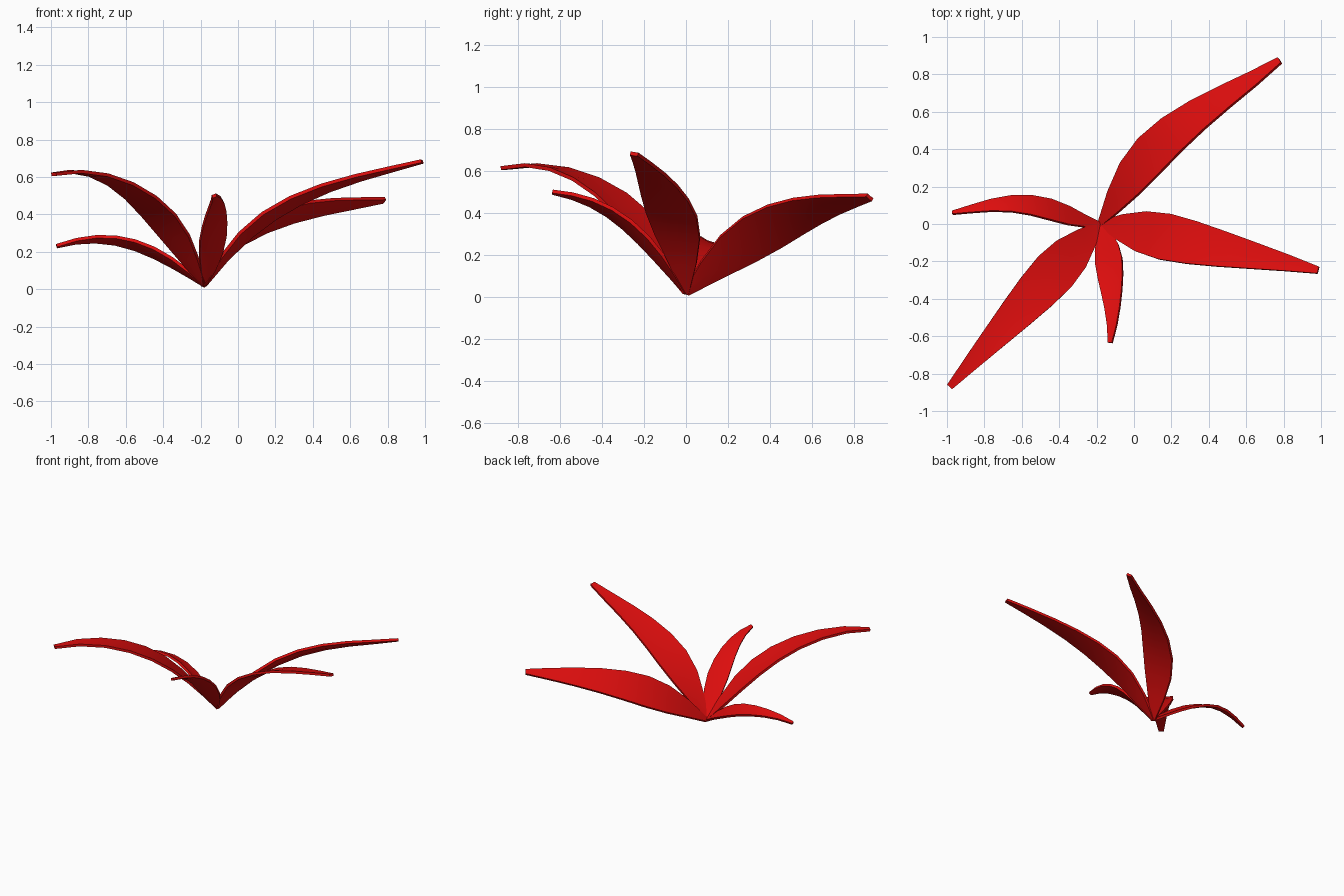
import bpy
import bmesh
from mathutils import Vector

cube = bpy.data.objects.get("Cube")
if cube:
    bpy.data.objects.remove(cube, do_unlink=True)

RED = (0.72, 0.004, 0.004, 1.0)
red = bpy.data.materials.new("leaf_red")
red.use_nodes = True
red.diffuse_color = RED
red.node_tree.nodes["Principled BSDF"].inputs["Base Color"].default_value = RED

BASE = Vector((-0.18, 0, 0.02))
WIDTHS = [0.12, 0.55, 0.88, 1, 0.93, 0.77, 0.57, 0.36, 0.15]
THICKNESS = 0.018
FOLD = 0.008


def curve_point(points, t):
    """Smooth curve through evenly spaced points."""
    total = Vector()
    last = len(points) - 1
    for i, point in enumerate(points):
        weight = 1.0
        for j in range(last + 1):
            if j != i:
                weight *= (t * last - j) / (i - j)
        total += point * weight
    return total


def make_leaf(name, spine, side):
    """Thin folded blade that follows a spine; side is the widest half width."""
    points = [BASE] + [Vector(p) for p in spine]
    side = Vector(side)
    if side.cross(points[-1] - BASE).z < 0:
        side.negate()
    bm = bmesh.new()
    rings = []
    steps = len(WIDTHS) - 1
    for i, width in enumerate(WIDTHS):
        t = i / steps
        centre = curve_point(points, t)
        ahead = curve_point(points, min(t + 0.02, 1))
        behind = curve_point(points, max(t - 0.02, 0))
        forward = (ahead - behind).normalized()
        # keep the blade square to its spine
        across = side - forward * side.dot(forward)
        across = across.normalized() * side.length * width
        up = across.cross(forward).normalized()
        half = up * THICKNESS / 2
        middle = centre - up * FOLD * width
        ring = [centre - across + half, middle + half, centre + across + half,
                centre + across - half, middle - half, centre - across - half]
        rings.append([bm.verts.new(v) for v in ring])
    # skin between the cross-sections, then close both ends
    for a, b in zip(rings, rings[1:]):
        for j in range(len(a)):
            k = (j + 1) % len(a)
            bm.faces.new((a[j], a[k], b[k], b[j]))
    for ring in (rings[0], rings[-1]):
        bm.faces.new((ring[0], ring[1], ring[4], ring[5]))
        bm.faces.new((ring[1], ring[2], ring[3], ring[4]))
    bmesh.ops.recalc_face_normals(bm, faces=bm.faces[:])
    mesh = bpy.data.meshes.new(name)
    bm.to_mesh(mesh)
    bm.free()
    mesh.materials.append(red)
    mesh.shade_smooth()
    mesh.set_sharp_from_angle(angle=0.7)
    leaf = bpy.data.objects.new(name, mesh)
    bpy.context.collection.objects.link(leaf)


# Five arching leaves sharing one root
make_leaf("back_left_leaf",
          [(-0.02, 0.245, 0.23), (0.2, 0.475, 0.37), (0.485, 0.68, 0.44), (0.78, 0.875, 0.475)],
          (0.06, -0.088, 0.072))
make_leaf("left_leaf",
          [(0.04, -0.04, 0.29), (0.31, -0.1, 0.475), (0.64, -0.17, 0.595), (0.985, -0.247, 0.683)],
          (0.025, 0.122, -0.02))
make_leaf("front_right_leaf",
          [(-0.34, -0.165, 0.285), (-0.52, -0.36, 0.49), (-0.745, -0.605, 0.61), (-0.985, -0.87, 0.615)],
          (-0.09, 0.08, 0))
make_leaf("right_leaf",
          [(-0.35, 0.045, 0.14), (-0.55, 0.1, 0.235), (-0.76, 0.1, 0.267), (-0.97, 0.06, 0.23)],
          (0, 0.056, -0.025))
make_leaf("front_leaf",
          [(-0.145, -0.13, 0.19), (-0.125, -0.28, 0.345), (-0.115, -0.45, 0.45), (-0.127, -0.635, 0.5)],
          (0.07, 0.01, 0.025))
